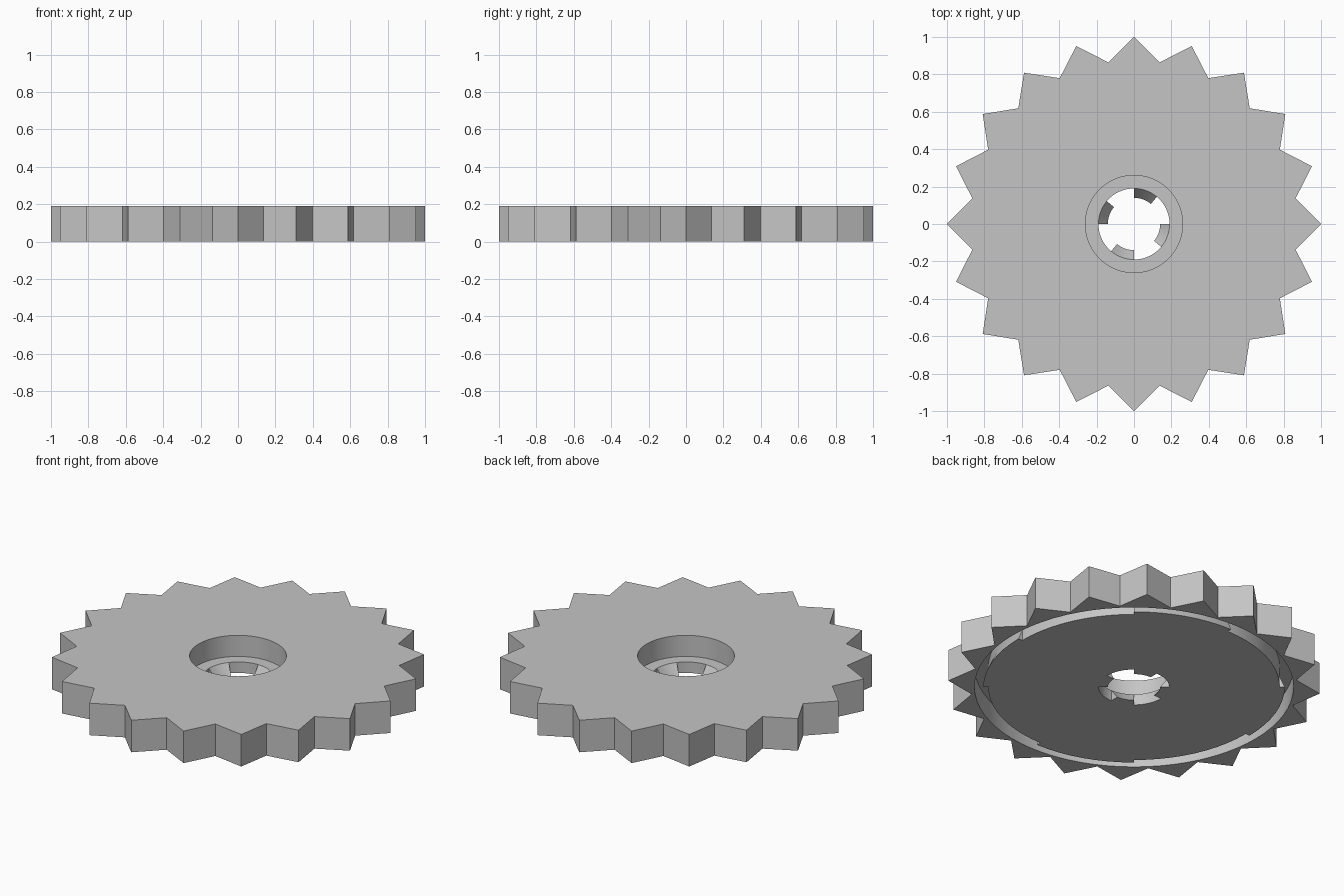
import bpy
import bmesh
from math import cos, sin, radians, pi

cube = bpy.data.objects.get("Cube")
if cube:
    bpy.data.objects.remove(cube, do_unlink=True)

HEIGHT = 0.19
LEDGE = 0.065      # floor of the upper bore
TEETH = 20
STEP = 5           # degrees per segment on round parts

grey = bpy.data.materials.new("plain grey")
grey.use_nodes = True
grey.diffuse_color = (0.56, 0.56, 0.56, 1)
grey.node_tree.nodes["Principled BSDF"].inputs["Base Color"].default_value = grey.diffuse_color


def make_object(name, bm):
    bmesh.ops.recalc_face_normals(bm, faces=bm.faces[:])
    mesh = bpy.data.meshes.new(name)
    bm.to_mesh(mesh)
    bm.free()
    mesh.materials.append(grey)
    obj = bpy.data.objects.new(name, mesh)
    bpy.context.collection.objects.link(obj)
    return obj


def prism(name, points, bottom, top):
    """Extrude a flat outline upwards."""
    bm = bmesh.new()
    face = bm.faces.new([bm.verts.new((x, y, bottom)) for x, y in points])
    new = bmesh.ops.extrude_face_region(bm, geom=[face])["geom"]
    verts = [v for v in new if isinstance(v, bmesh.types.BMVert)]
    bmesh.ops.translate(bm, verts=verts, vec=(0, 0, top - bottom))
    return make_object(name, bm)


def circle(radius):
    return [(radius * cos(radians(a)), radius * sin(radians(a))) for a in range(0, 360, STEP)]


def sweep(name, profile, start, end):
    """Turn a closed (radius, height) profile about z, capping open ends."""
    bm = bmesh.new()
    full = end - start == 360
    rings = [[bm.verts.new((r * cos(radians(a)), r * sin(radians(a)), z)) for r, z in profile]
             for a in range(start, end if full else end + STEP, STEP)]
    pairs = list(zip(rings, rings[1:]))
    if full:
        pairs.append((rings[-1], rings[0]))
    else:
        bm.faces.new(rings[0])
        bm.faces.new(rings[-1])
    n = len(profile)
    for a, b in pairs:
        for i in range(n):
            j = (i + 1) % n
            bm.faces.new((a[i], a[j], b[j], b[i]))
    return make_object(name, bm)


def smooth(obj):
    bpy.ops.object.select_all(action='DESELECT')
    obj.select_set(True)
    bpy.context.view_layer.objects.active = obj
    bpy.ops.object.shade_smooth_by_angle(angle=radians(15))


def cut(target, cutter):
    cutter.hide_render = True
    mod = target.modifiers.new("cut", 'BOOLEAN')
    mod.operation = 'DIFFERENCE'
    mod.solver = 'EXACT'
    mod.object = cutter
    bpy.context.view_layer.objects.active = target
    bpy.ops.object.modifier_apply(modifier=mod.name)
    bpy.data.objects.remove(cutter, do_unlink=True)


# Toothed disc
outline = []
for i in range(TEETH * 2):
    r = 0.875 if i % 2 else 1.0
    outline.append((r * cos(i * pi / TEETH), r * sin(i * pi / TEETH)))
disc = prism("toothed_disc", outline, 0, HEIGHT)

# Stepped centre hole and the round channel underneath
cut(disc, prism("hole_cutter", circle(0.19), -0.1, 0.3))
cut(disc, prism("bore_cutter", circle(0.26), LEDGE, 0.3))
channel = [(0.783, -0.1), (0.857, -0.1), (0.857, 0.125), (0.783, 0.125)]
cut(disc, sweep("channel_cutter", channel, 0, 360))
smooth(disc)

# Sloping locking claws in the hole, and matching lips in the channel
claw = [(0.19, 0), (0.19, LEDGE), (0.14, 0)]
lip = [(0.783, 0), (0.81, 0), (0.783, LEDGE)]
for k in range(4):
    start = 50 + 90 * k
    smooth(sweep(f"hole_claw_{k + 1}", claw, start, start + 40))
    smooth(sweep(f"channel_lip_{k + 1}", lip, start, start + 40))
